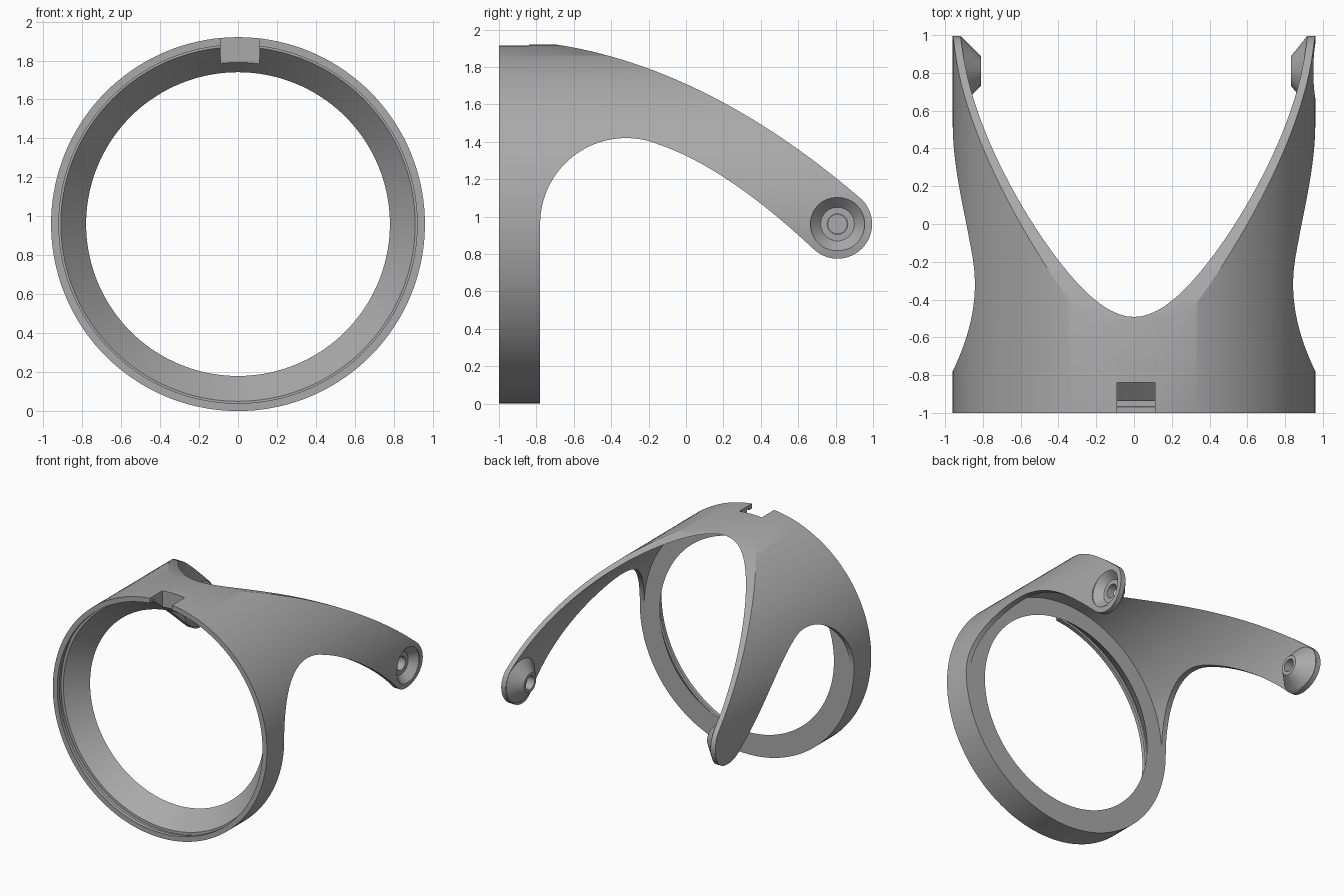
import bpy, bmesh, math
from mathutils import Vector, Matrix

cube = bpy.data.objects.get("Cube")
if cube:
    bpy.data.objects.remove(cube, do_unlink=True)

R = 0.96                      # outer radius, also the height of the ring axis
HUB_Y, HUB_R = 0.81, 0.185    # pivot position and arm end radius

grey = bpy.data.materials.new("plain grey")
grey.use_nodes = True
grey.diffuse_color = (0.4, 0.4, 0.4, 1)
grey.node_tree.nodes["Principled BSDF"].inputs["Base Color"].default_value = grey.diffuse_color


def finish(name, bm):
    bmesh.ops.recalc_face_normals(bm, faces=bm.faces[:])
    mesh = bpy.data.meshes.new(name)
    bm.to_mesh(mesh)
    bm.free()
    mesh.materials.append(grey)
    ob = bpy.data.objects.new(name, mesh)
    bpy.context.collection.objects.link(ob)
    return ob


def lathe(name, profile, axis, centre, steps):
    """Spin a closed (radius, distance along axis) outline into a solid."""
    bm = bmesh.new()
    axis = Vector(axis)
    side = Vector((0, 0, 1))
    verts = [bm.verts.new(Vector(centre) + side * r + axis * d) for r, d in profile]
    edges = [bm.edges.new((verts[i - 1], v)) for i, v in enumerate(verts)]
    bmesh.ops.spin(bm, geom=verts + edges, cent=centre, axis=axis,
                   angle=math.tau, steps=steps, use_merge=True)
    bmesh.ops.remove_doubles(bm, verts=bm.verts[:], dist=1e-5)
    return finish(name, bm)


def prism(name, outline, half_width):
    """Extrude a (y, z) outline across x."""
    bm = bmesh.new()
    face = bm.faces.new([bm.verts.new((-half_width, y, z)) for y, z in outline])
    ext = bmesh.ops.extrude_face_region(bm, geom=[face])
    moved = [g for g in ext["geom"] if isinstance(g, bmesh.types.BMVert)]
    bmesh.ops.translate(bm, vec=(2 * half_width, 0, 0), verts=moved)
    return finish(name, bm)


def boolean(target, tool, operation):
    mod = target.modifiers.new(operation, "BOOLEAN")
    mod.operation, mod.solver, mod.object = operation, "EXACT", tool
    bpy.context.view_layer.objects.active = target
    bpy.ops.object.modifier_apply(modifier=mod.name)
    bpy.data.objects.remove(tool, do_unlink=True)


def arc(cy, cz, r, start, end, n):
    angles = [math.radians(start + (end - start) * i / n) for i in range(n + 1)]
    return [(cy + r * math.cos(a), cz + r * math.sin(a)) for a in angles]


def bend(a, b, c, n=28):
    a, b, c = Vector(a), Vector(b), Vector(c)
    ts = [i / n for i in range(1, n)]
    return [tuple(a * (1 - t) ** 2 + b * 2 * t * (1 - t) + c * t * t) for t in ts]


# Ring with tapered bore and snap groove, continued backwards as a thin tube
body = lathe("ring_and_arms", [
    (R, -1), (R, 1.1), (0.92, 1.1), (0.92, -0.78), (0.78, -0.78),
    (0.91, -0.935), (0.932, -0.935), (0.932, -0.965), (0.92, -0.97), (0.92, -1)],
    (0, 1, 0), (0, 0, R), 144)

# Side outline: ring, crown, sweeping arms and round arm ends
inner_arch = arc(-0.32, R, 0.46, 180, 68, 28)
arm_end = arc(HUB_Y, R, HUB_R, 225, 405, 32)
top_start = (-0.7, 1.921)
outline = ([(-1.1, -0.1), (-0.78, -0.1)] + inner_arch
           + bend(inner_arch[-1], (0.22, 1.26), arm_end[0]) + arm_end
           + bend(arm_end[-1], (0.12, 1.797), top_start)
           + [top_start, (-0.75, 2.0), (-1.1, 2.0)])
boolean(body, prism("side_outline", outline, 1.2), "INTERSECT")

# Notch at the top of the ring
notch = finish("notch", bmesh.new())
bm = bmesh.new()
bmesh.ops.create_cube(bm, size=1, matrix=Matrix.Translation((0.01, -0.94, 1.86))
                      @ Matrix.Diagonal((0.2, 0.2, 0.3, 1)))
bm.to_mesh(notch.data)
bm.free()
boolean(body, notch, "DIFFERENCE")

# Conical pivot bosses inside the arm ends
for sign, tip in ((1, 0.83), (-1, 0.81)):
    boss = lathe("boss", [(0, tip), (0.077, tip), (0.183, 0.915), (0.183, 0.93), (0, 0.93)],
                 (sign, 0, 0), (0, HUB_Y, R), 48)
    boolean(body, boss, "UNION")

# Left pivot: countersunk through hole; right pivot: blind hole from inside
countersink = lathe("countersink", [
    (0, 1.1), (0.145, 1.1), (0.145, 0.952), (0.09, 0.895), (0.055, 0.895), (0.055, 0.7), (0, 0.7)],
    (1, 0, 0), (0, HUB_Y, R), 48)
boolean(body, countersink, "DIFFERENCE")
blind_hole = lathe("blind_hole", [(0, 0.7), (0.05, 0.7), (0.05, 0.9), (0, 0.9)],
                   (-1, 0, 0), (0, HUB_Y, R), 48)
boolean(body, blind_hole, "DIFFERENCE")

# Smooth curved surfaces, crisp cut edges
bpy.ops.object.select_all(action="DESELECT")
body.select_set(True)
bpy.context.view_layer.objects.active = body
bpy.ops.object.shade_smooth_by_angle(angle=math.radians(25))
